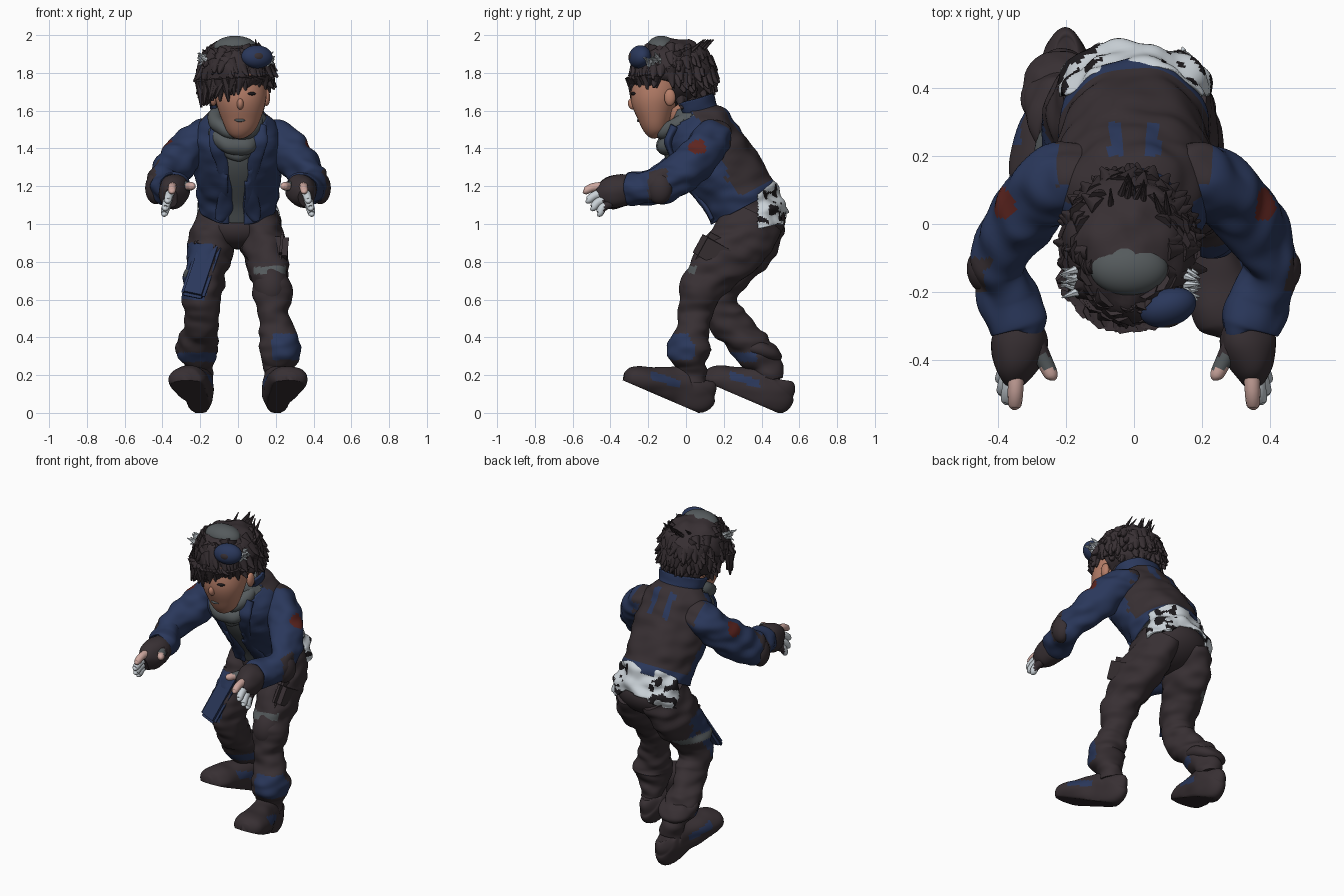
import bpy, bmesh, math, random
from mathutils import Vector, Euler, noise

random.seed(4)
if "Cube" in bpy.data.objects:
    bpy.data.objects.remove(bpy.data.objects["Cube"])


def material(name, r, g, b):
    m = bpy.data.materials.new(name)
    m.use_nodes = True
    m.diffuse_color = (r, g, b, 1)
    bsdf = m.node_tree.nodes["Principled BSDF"]
    bsdf.inputs["Base Color"].default_value = (r, g, b, 1)
    bsdf.inputs["Roughness"].default_value = 0.8
    return m


DARK = material("dark brown cloth", .039, .029, .033)
BLUE = material("navy cloth", .023, .039, .105)
SKIN = material("skin", .47, .21, .14)
WHITE = material("pale cloth", .58, .63, .67)
GREY = material("slate cloth", .09, .103, .108)
RED = material("red badge", .11, .018, .014)
PINK = material("pink fingertip", .6, .38, .34)
BLACK = material("near black", .012, .01, .012)


def finish(name, bm, mats, rule=None, solid=0):
    bm.normal_update()
    if rule:
        for f in bm.faces:
            f.material_index = rule(f.calc_center_median(), f.normal)
    me = bpy.data.meshes.new(name)
    bm.to_mesh(me)
    bm.free()
    ob = bpy.data.objects.new(name, me)
    bpy.context.collection.objects.link(ob)
    for m in mats:
        me.materials.append(m)
    if solid:
        mod = ob.modifiers.new("thickness", "SOLIDIFY")
        mod.thickness = solid
    bpy.ops.object.select_all(action="DESELECT")
    ob.select_set(True)
    bpy.context.view_layer.objects.active = ob
    bpy.ops.object.shade_smooth_by_angle(angle=math.radians(50))
    return ob


def spline(a, b, c, d, t):
    return [.5 * (2 * q + (r - p) * t + (2 * p - 5 * q + 4 * r - s) * t * t
                  + (3 * q - p - 3 * r + s) * t ** 3) for p, q, r, s in zip(a, b, c, d)]


def loft(name, secs, mats, rule=None, seg=32, steps=7, crease=0, drop=None, solid=0, shape=None):
    """Skin elliptical sections (x, y, z, half width, half depth) along a smooth path."""
    n, rows = len(secs), []
    for i in range(n - 1):
        a, d = secs[max(i - 1, 0)], secs[min(i + 2, n - 1)]
        rows += [spline(a, secs[i], secs[i + 1], d, k / steps) for k in range(steps)]
    rows.append(secs[-1])
    bm, rings = bmesh.new(), []
    pts = [Vector(r[:3]) for r in rows]
    for i, r in enumerate(rows):
        t = (pts[min(i + 1, len(pts) - 1)] - pts[max(i - 1, 0)]).normalized()
        u = Vector((1, 0, 0))
        u = (u - t * u.dot(t)).normalized()
        v = t.cross(u)
        ring = []
        for k in range(seg):
            ang = math.tau * k / seg
            off = u * (math.cos(ang) * r[3]) + v * (math.sin(ang) * r[4])
            p = pts[i] + off
            bump = noise.noise(Vector((p.x * 9, p.y * 9, p.z * 17)))
            p += off.normalized() * bump * crease
            if shape:
                shape(p)
            ring.append(bm.verts.new(p))
        rings.append(ring)
    for a, b in zip(rings, rings[1:]):
        for k in range(seg):
            j = (k + 1) % seg
            bm.faces.new((a[k], a[j], b[j], b[k]))
    bm.faces.new(rings[0])
    bm.faces.new(rings[-1])
    bmesh.ops.recalc_face_normals(bm, faces=bm.faces)
    if drop:
        gone = [f for f in bm.faces if len(f.verts) > 4 or drop(f.calc_center_median(), f.normal)]
        bmesh.ops.delete(bm, geom=gone, context="FACES")
    return finish(name, bm, mats, rule, solid)


def ball(name, loc, size, mat, rot=(0, 0, 0), lump=0, shape=None):
    bm = bmesh.new()
    bmesh.ops.create_uvsphere(bm, u_segments=40, v_segments=24, radius=1)
    turn = Euler(rot).to_matrix()
    for v in bm.verts:
        p = turn @ Vector(c * s for c, s in zip(v.co, size)) + Vector(loc)
        v.co = p + v.co * noise.noise(p * 16) * lump
        if shape:
            shape(v.co)
    return finish(name, bm, [mat])


def pad(name, loc, size, mat, rot):
    bm = bmesh.new()
    bmesh.ops.create_cube(bm, size=1)
    for v in bm.verts:
        v.co = Euler(rot).to_matrix() @ Vector(c * s for c, s in zip(v.co, size)) + Vector(loc)
    bmesh.ops.bevel(bm, geom=bm.edges[:], offset=min(size) * .4, segments=4, affect="EDGES")
    return finish(name, bm, [mat])


def locks(name, items, mat):
    """Pointed tufts, each (root, direction, length, radius)."""
    bm = bmesh.new()
    for root, d, length, rad in items:
        q = d.to_track_quat("Z", "Y").to_matrix().to_4x4()
        q.translation = root + d * length * .35
        bmesh.ops.create_cone(bm, segments=7, radius1=rad, radius2=rad * .15, depth=length,
                              cap_ends=True, matrix=q)
    return finish(name, bm, [mat])


def flip(s, secs):
    return [(s * p[0],) + tuple(p[1:]) for p in secs]


# Jacket, shirt and hanging shirt tail
TORSO = [(0, .31, 1.09, .21, .2), (0, .25, 1.2, .22, .2), (0, .12, 1.38, .24, .205),
         (0, .07, 1.5, .215, .185), (0, .03, 1.58, .15, .13), (0, .02, 1.62, .11, .1)]


def jacket_colour(c, n):
    if c.z * .86 - c.y * .5 < .84 or n.y + n.z * .5 < .12 + .8 * max(0, c.y - .25):
        return 1
    return int(abs(abs(c.x) - .055) < .02 and .2 < c.y < .3)


def tail_drop(c, n):
    return c.y < .38 or c.z < 1.06 - .9 * max(0, abs(c.x) - .08)


def square_corners(p):
    p.y += .35 * max(0, abs(p.x) - .09) - .008


loft("jacket", TORSO, [DARK, BLUE], jacket_colour, seg=80, steps=12, crease=.016, solid=.015,
     drop=lambda c, n: n.y < -.2 and abs(c.x + .005) < .045 + max(0, c.z - 1.2) * .3)
loft("shirt", [(x, y, z, a * .93, b * .93) for x, y, z, a, b in TORSO], [GREY])
loft("shirt_tail", [(0, .3, 1.13, .2, .19), (0, .345, 1.05, .215, .195), (0, .36, .98, .225, .19)],
     [WHITE, BLACK], lambda c, n: int(abs(c.x) > .08 and noise.noise(c * 22) > .17), seg=140,
     steps=18, crease=.03, solid=.012, drop=tail_drop, shape=square_corners)
loft("collar", [(0, .07, 1.53, .13, .13), (0, .05, 1.59, .135, .12), (0, .03, 1.655, .155, .125)],
     [BLUE], crease=.015, solid=.015, drop=lambda c, n: n.y < -.45)
for s, side in ((1, "left"), (-1, "right")):
    loft(side + "_jacket_edge", flip(s, [(.13, -.06, 1.52, .02, .02), (.115, -.095, 1.43, .04, .018),
         (.085, -.05, 1.32, .035, .016), (.065, .035, 1.19, .03, .016), (.075, .11, 1.08, .045, .018),
         (.1, .14, 1.02, .02, .012)]), [BLUE], crease=.008)

# Scarf
loft("neck", [(0, .03, 1.5, .08, .08), (0, -.06, 1.62, .08, .08)], [SKIN])
for i, (y, z, rad, thick) in enumerate(((-.03, 1.465, .095, .05), (-.035, 1.545, .108, .042))):
    bpy.ops.mesh.primitive_torus_add(major_radius=rad, minor_radius=thick, major_segments=48,
                                     minor_segments=16, location=(-.01, y, z), rotation=(.55, .12, 0))
    scarf = bpy.context.object
    scarf.name = "scarf_fold_%d" % (i + 1)
    scarf.data.materials.append(GREY)
    for v in scarf.data.vertices:
        v.co += v.co.normalized() * noise.noise(v.co * 11) * .012
    bpy.ops.object.shade_smooth_by_angle()
ball("scarf_drape", (0, -.075, 1.41), (.085, .045, .075), GREY, lump=.012)

# Head and face
loft("face", [(.01, -.145, 1.46, .03, .025), (.01, -.155, 1.49, .07, .06),
              (.015, -.165, 1.56, .105, .09), (.015, -.165, 1.66, .135, .13),
              (.01, -.14, 1.76, .14, .14)], [SKIN])
ball("nose", (.012, -.285, 1.635), (.018, .022, .03), SKIN, rot=(.3, 0, 0))
ball("mouth", (.01, -.249, 1.55), (.028, .012, .009), GREY, rot=(.4, 0, 0))
for s, side in ((1, "left"), (-1, "right")):
    ball(side + "_eye", (.012 + s * .06, -.277, 1.69), (.024, .012, .009), BLACK, rot=(0, 0, s * .4))
    ball(side + "_ear", (.01 + s * .14, -.085, 1.67), (.02, .03, .045), SKIN)

# Hair
CENTRE, SIZE = Vector((-.015, -.07, 1.8)), Vector((.195, .225, .185))


def clear_face(p):
    if p.z < 1.735 + .25 * p.x and p.y < -.06:
        p.y = -.06 + (p.y + .06) * .1


ball("hair", CENTRE, SIZE, DARK, lump=.02, shape=clear_face)
tufts = []
while len(tufts) < 170:
    d = Vector([random.gauss(0, 1) for _ in "xyz"]).normalized()
    root = CENTRE + Vector(a * b for a, b in zip(d, SIZE)) * .91
    if (root.y < -.06 and root.z < 1.77) or root.z < 1.66 or root.z > 1.93:
        continue
    way = (d * .5 + Vector((random.uniform(-.4, .4), .1, -.75))).normalized()
    tufts.append((root, way, random.uniform(.06, .09), random.uniform(.028, .042)))
for i in range(10):
    root = Vector((random.uniform(-.1, .1), random.uniform(.03, .1), 1.92))
    tufts.append((root, Vector((random.uniform(-.3, .3), .6, .55)).normalized(), .1, .014))
for i in range(26):
    x = -.195 + i * .0145
    y = -.07 - .22 * math.sqrt(max(.05, 1 - ((x + .015) / .2) ** 2))
    way = Vector((random.uniform(-.5, .15), random.uniform(-.1, .2), -1)).normalized()
    tufts.append((Vector((x, y, 1.76 + .1 * x)), way,
                  random.uniform(.08, .115) - .2 * x, random.uniform(.026, .038)))
locks("hair_tufts", tufts, DARK)
ball("crown_patch", (-.015, -.13, 1.933), (.115, .08, .063), GREY)

# Goggles pushed up on the hair
ball("goggle_rim", (.1, -.245, 1.885), (.085, .055, .062), BLUE, rot=(-.4, 0, .3))
ball("goggle_lens", (.106, -.276, 1.888), (.042, .026, .03), DARK, rot=(-.4, 0, .3))
ends = []
for s in (1, -1):
    for i in range(10):
        d = Vector((s, random.uniform(-.9, .3), random.uniform(-.6, .9))).normalized()
        root = Vector((s * .165 - .01, random.uniform(-.22, -.13), random.uniform(1.84, 1.89)))
        ends.append((root, d, .052, .014))
locks("strap_ends", ends, WHITE)


# Arms, gloves and fingers
def sleeve_colour(c, n):
    if (Vector((abs(c.x), c.y, c.z)) - Vector((.375, .06, 1.4))).length < .048:
        return 2
    if abs(c.x) < .225 and n.y > -.2 and n.z > 0:
        return 1
    return int(-.2 < c.y < -.1 and n.x * c.x > .27)


for s, side in ((1, "left"), (-1, "right")):
    loft(side + "_sleeve", flip(s, [(.13, .15, 1.47, .08, .09), (.22, .13, 1.44, .1, .105),
         (.32, .035, 1.325, .1, .11), (.4, -.11, 1.22, .08, .1), (.37, -.22, 1.19, .085, .085),
         (.34, -.3, 1.19, .09, .085), (.337, -.315, 1.19, .07, .07)]),
         [BLUE, DARK, RED], sleeve_colour, seg=64, steps=14, crease=.02)
    ball(side + "_elbow_pad", (s * .435, -.14, 1.19), (.055, .07, .085), DARK, rot=(0, 0, -s * .3))
    loft(side + "_glove", flip(s, [(.335, -.28, 1.19, .065, .07), (.335, -.34, 1.18, .085, .085),
         (.345, -.41, 1.16, .072, .08), (.353, -.46, 1.14, .035, .05)]), [DARK], crease=.012)
    tips = [(.35, -.545, 1.175), (.372, -.53, 1.125), (.385, -.505, 1.085), (.39, -.47, 1.055)]
    for i, (x, y, z) in enumerate(tips):
        base = Vector((.345 + i * .008, -.4, 1.2 - i * .03))
        mid = base.lerp(Vector((x, y, z)), .6) + Vector((0, 0, .01))
        loft("%s_finger_%d" % (side, i + 1),
             flip(s, [(*base, .024, .024), (*mid, .023, .023), (x, y + .012, z, .019, .019),
                      (x, y, z, .006, .006)]),
             [DARK, PINK if i == 0 else WHITE], lambda c, n: int(c.y < -.435), seg=12, steps=4)
    loft(side + "_thumb", flip(s, [(.3, -.34, 1.2, .035, .035), (.265, -.4, 1.2, .025, .025),
         (.243, -.445, 1.2, .02, .02), (.24, -.46, 1.2, .007, .007)]),
         [DARK, GREY, PINK], lambda c, n: (c.y < -.385) + (c.y < -.425), seg=14, steps=4)

# Trousers
ball("trouser_seat", (0, .345, 1.0), (.215, .185, .13), DARK, rot=(.25, 0, 0))
loft("left_leg", [(.1, .36, 1.04, .11, .16), (.13, .28, .9, .12, .165), (.165, .14, .75, .108, .135),
     (.18, .07, .62, .1, .11), (.19, .045, .5, .082, .085), (.205, .03, .42, .095, .09),
     (.22, .015, .33, .112, .118), (.215, .03, .25, .08, .085), (.205, .03, .17, .065, .07)],
     [DARK, GREY, BLUE],
     lambda c, n: 1 if .735 < c.z < .775 and n.y < -.25 and .08 < c.x < .25 else
     2 if .28 < c.z < .42 and c.x > .18 and n.y < .1 else 0, seg=48, steps=16, crease=.02)
loft("right_leg", [(-.1, .38, 1.04, .11, .155), (-.14, .32, .9, .12, .16), (-.17, .22, .75, .108, .13),
     (-.19, .175, .62, .1, .11), (-.19, .21, .5, .09, .095), (-.205, .28, .42, .09, .095),
     (-.215, .35, .34, .105, .11), (-.21, .42, .26, .078, .08), (-.205, .445, .17, .065, .07)],
     [DARK, GREY, BLUE],
     lambda c, n: 1 if .72 < c.z < .76 and n.x < -.3 else
     2 if (.6 < c.z < .9 and c.x < -.13 - .15 * (.9 - c.z) and n.y < .2)
     or (.27 < c.z < .32 and n.y < 0) else 0, seg=48, steps=16, crease=.02)
ball("right_trouser_cuff", (-.22, .385, .335), (.115, .13, .06), DARK, rot=(-.35, 0, 0), lump=.012)
pad("right_thigh_pocket", (-.195, .105, .755), (.13, .04, .33), BLUE, (-.5, .2, -.25))
pad("right_pocket_flap", (-.165, .17, .885), (.14, .045, .05), DARK, (-.47, .25, -.3))
pad("left_thigh_pocket", (.225, .15, .85), (.075, .2, .17), DARK, (-.5, .1, 0))
ball("left_knee_pad", (.175, .06, .67), (.09, .095, .12), DARK, rot=(-.3, 0, 0))

# Boots, toes lifted on a flat tilted sole
for s, side, back in ((1, "left", 0), (-1, "right", .42)):
    foot = [(.2, .07, .18, .03, .06), (.2, .062, .16, .06, .12), (.202, .02, .13, .075, .145),
            (.22, -.07, .14, .085, .11), (.25, -.17, .16, .1, .085),
            (.268, -.25, .175, .1, .075), (.275, -.305, .185, .08, .055), (.277, -.33, .19, .03, .025)]

    def flat_sole(p):
        p.z = max(p.z, .02 - .43 * (p.y - back - .02), 0)

    loft(side + "_boot", flip(s, [(x, y + back, z, a, b) for x, y, z, a, b in foot]), [DARK, BLUE],
         lambda c, n: int(-.19 < c.y - back < -.03 and abs(c.z - .15 + (c.y - back + .03) * .32) < .022
                          and abs(n.x) > .4), seg=56, steps=10, crease=.008, shape=flat_sole)
